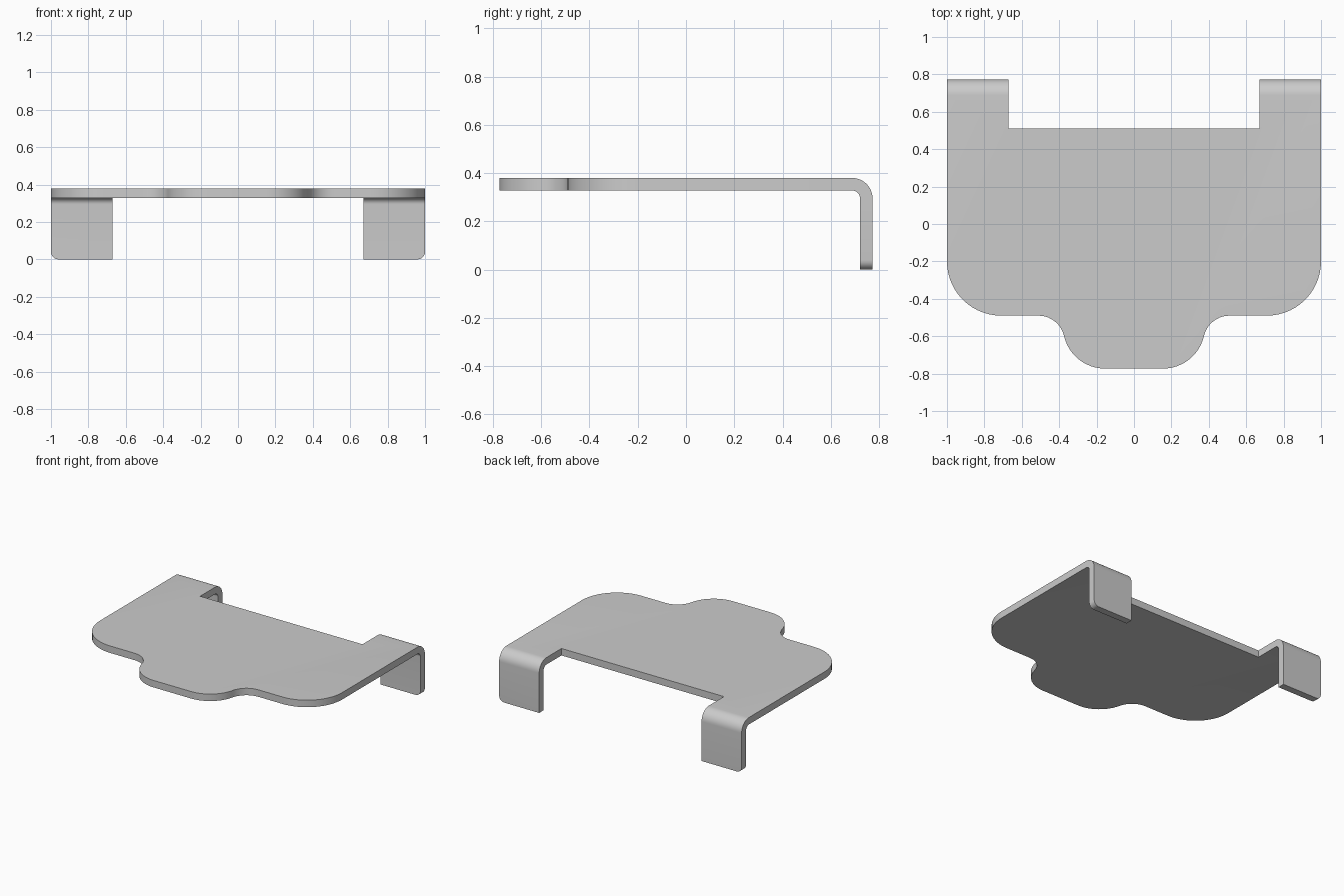
import bpy
import bmesh
from math import sin, cos, radians, asin, degrees

if "Cube" in bpy.data.objects:
    bpy.data.objects.remove(bpy.data.objects["Cube"])

TOP, BACK, THICK = 0.38, 0.773, 0.052
BEND_R = 0.085                       # outer bend radius
TAB_IN, TAB_OUT = 0.67, 1.0          # tab width range


def arc(cx, cy, r, a0, a1, n):
    angles = [radians(a0 + (a1 - a0) * i / n) for i in range(n + 1)]
    return [(cx + r * cos(a), cy + r * sin(a)) for a in angles]


# Right half of the plate outline: front lip, fillet, big corner, tab root
lip_r, fil_r, front = 0.225, 0.14, -0.49
lip_x, lip_y = 0.155, -BACK + lip_r
fil_y = front - fil_r
tilt = asin((fil_y - lip_y) / (lip_r + fil_r))
fil_x = lip_x + (lip_r + fil_r) * cos(tilt)
t = degrees(tilt)
root_y = BACK - BEND_R

outline = [(0, -BACK)]
outline += arc(lip_x, lip_y, lip_r, -90, t, 12)
outline += arc(fil_x, fil_y, fil_r, 180 + t, 90, 10)[1:]
outline += arc(0.71, front + 0.29, 0.29, -90, 0, 14)
root = len(outline)
outline += [(TAB_OUT, root_y), (TAB_IN, root_y), (TAB_IN, 0.51), (0, 0.51)]

bm = bmesh.new()
verts = [bm.verts.new((x, y, TOP)) for x, y in outline]
bm.faces.new(verts)

# Rounded bend down into the tab
outer, inner = verts[root], verts[root + 1]
steps = 10
for i in range(1, steps + 1):
    a = radians(90 * i / steps)
    y = root_y + BEND_R * sin(a)
    z = TOP - BEND_R + BEND_R * cos(a)
    o = bm.verts.new((TAB_OUT, y, z))
    n = bm.verts.new((TAB_IN, y, z))
    bm.faces.new((inner, outer, o, n))
    outer, inner = o, n

# Tab end with its outer bottom corner rounded
c = 0.04
corner = [bm.verts.new((x, BACK, z)) for x, z in arc(TAB_OUT - c, c, c, 0, -90, 6)]
end = bm.verts.new((TAB_IN, BACK, 0))
bm.faces.new([inner, outer] + corner + [end])

mesh = bpy.data.meshes.new("bent_plate")
bm.to_mesh(mesh)
bm.free()
plate = bpy.data.objects.new("bent_plate", mesh)
bpy.context.collection.objects.link(plate)
bpy.context.view_layer.objects.active = plate
plate.select_set(True)

# Mirror the half, then give the sheet its thickness
mirror = plate.modifiers.new("mirror", 'MIRROR')
mirror.use_clip = True
solid = plate.modifiers.new("thickness", 'SOLIDIFY')
solid.thickness = THICK
solid.offset = -1
solid.use_even_offset = True
solid.use_quality_normals = True
for name in ("mirror", "thickness"):
    bpy.ops.object.modifier_apply(modifier=name)
bpy.ops.object.shade_smooth_by_angle(angle=radians(30))
